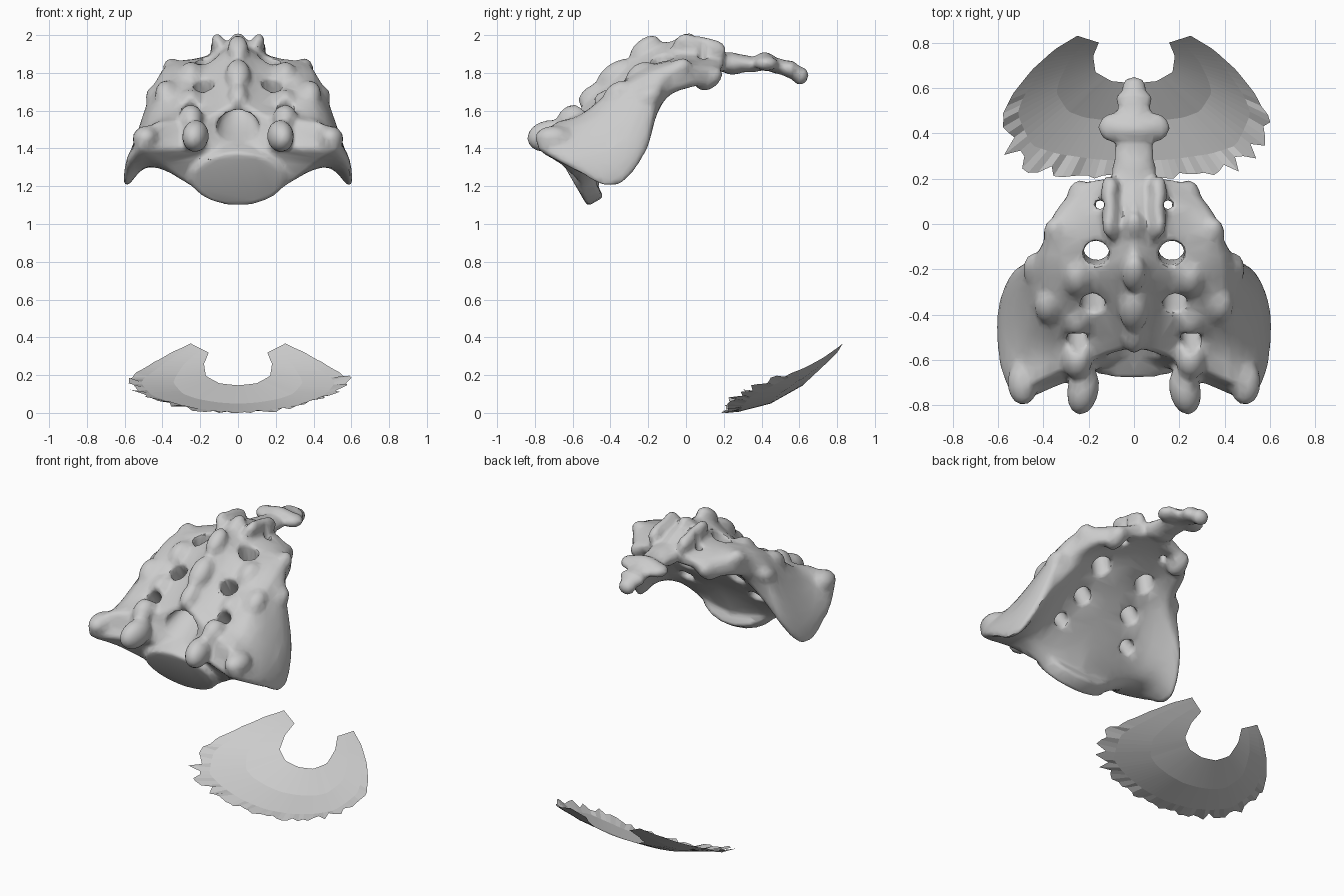
import bpy, bmesh, math, random
from mathutils import Vector, Matrix, Euler

if "Cube" in bpy.data.objects:
    bpy.data.objects.remove(bpy.data.objects["Cube"])

random.seed(4)


def spline(pts, n):
    """Catmull-Rom resampling, n steps per span."""
    pts = [Vector(p) for p in pts]
    out = []
    for i in range(len(pts) - 1):
        a, b, c = pts[max(i - 1, 0)], pts[i], pts[i + 1]
        d = pts[min(i + 2, len(pts) - 1)]
        for k in range(n):
            t = k / n
            out.append(0.5 * (2 * b + (c - a) * t + (2 * a - 5 * b + 4 * c - d) * t * t
                              + (3 * b - a - 3 * c + d) * t ** 3))
    return out + [pts[-1]]


def pose(loc, rad, rot):
    e = Euler([math.radians(r) for r in rot])
    return Matrix.Translation(loc) @ e.to_matrix().to_4x4() @ Matrix.Diagonal((*rad, 1))


def sides(loc, rot):
    """The given placement, and its mirror image when off the midline."""
    yield loc, rot
    if loc[0]:
        yield (-loc[0], loc[1], loc[2]), (rot[0], -rot[1], -rot[2])


def blob(bm, loc, rad, rot=(0, 0, 0)):
    for l, r in sides(loc, rot):
        bmesh.ops.create_icosphere(bm, subdivisions=3, radius=1, matrix=pose(l, rad, r))


def drum(bm, loc, rad, rot=(0, 0, 0)):
    for l, r in sides(loc, rot):
        bmesh.ops.create_cone(bm, cap_ends=True, segments=20, radius1=1, radius2=1,
                              depth=2, matrix=pose(l, rad, r))


def finish(bm, name):
    bmesh.ops.recalc_face_normals(bm, faces=bm.faces)
    me = bpy.data.meshes.new(name)
    bm.to_mesh(me)
    bm.free()
    ob = bpy.data.objects.new(name, me)
    bpy.context.collection.objects.link(ob)
    return ob


# Main bone: rails running from the broad base to the apex
front_mid = [(0, -.52, 1.09), (0, -.46, 1.22), (0, -.37, 1.40), (0, -.22, 1.60),
             (0, -.05, 1.73), (0, .08, 1.79), (0, .24, 1.82)]
front_side = [(.22, -.54, 1.18), (.30, -.47, 1.29), (.30, -.34, 1.44), (.26, -.20, 1.61),
              (.22, -.06, 1.73), (.20, .06, 1.77), (.12, .20, 1.81)]
wing_under = [(.40, -.66, 1.31), (.46, -.50, 1.30), (.48, -.33, 1.33), (.43, -.20, 1.49),
              (.34, -.10, 1.67), (.29, .04, 1.73), (.19, .16, 1.76)]
wing_edge = [(.51, -.79, 1.40), (.585, -.62, 1.30), (.595, -.38, 1.19), (.53, -.21, 1.38),
             (.41, -.14, 1.65), (.35, .02, 1.73), (.26, .13, 1.71)]
back_edge = [(.43, -.70, 1.54), (.41, -.56, 1.57), (.40, -.38, 1.70), (.40, -.20, 1.80),
             (.37, -.06, 1.85), (.32, .06, 1.84), (.22, .19, 1.82)]
back_side = [(.20, -.60, 1.55), (.19, -.52, 1.60), (.18, -.37, 1.72), (.17, -.21, 1.84),
             (.17, -.08, 1.88), (.16, .06, 1.89), (.11, .20, 1.87)]
back_mid = [(0, -.54, 1.66), (0, -.48, 1.71), (0, -.38, 1.80), (0, -.22, 1.94),
            (0, -.08, 1.97), (0, .08, 1.97), (0, .22, 1.90)]
bulge = (.04, .045, .05, .03, .015, .02, .02)
wing_outer = [Vector(a) * .6 + Vector(b) * .4 + Vector((x, 0, 0))
              for a, b, x in zip(wing_edge, back_edge, bulge)]
rails = [spline(r, 4) for r in (front_mid, front_side, wing_under, wing_edge,
                                wing_outer, back_edge, back_side, back_mid)]
bm = bmesh.new()
rings = []
for station in zip(*rails):
    half = spline(station, 3)
    full = half + [Vector((-p.x, p.y, p.z)) for p in half[-2:0:-1]]
    rings.append([bm.verts.new(p) for p in full])
count = len(rings[0])
for a, b in zip(rings, rings[1:]):
    for i in range(count):
        j = (i + 1) % count
        bm.faces.new((a[i], a[j], b[j], b[i]))
for ring, centre in ((rings[0], (0, -.58, 1.40)), (rings[-1], (0, .20, 1.83))):
    c = bm.verts.new(centre)
    for i in range(count):
        bm.faces.new((ring[i], ring[(i + 1) % count], c))

# End plate of the base
drum(bm, (0, -.56, 1.26), (.25, .165, .05), (-60, 0, 0))
# Rounded wing fronts
blob(bm, (.49, -.70, 1.455), (.07, .10, .065), (0, 25, 0))
# Upper joint processes
blob(bm, (.225, -.73, 1.465), (.07, .115, .085), (12, 0, 10))
blob(bm, (.25, -.60, 1.555), (.065, .09, .075), (30, 0, 0))
# Midline spines
for y, z, r in ((-.50, 1.685, .045), (-.38, 1.79, .06), (-.22, 1.93, .05), (-.02, 1.95, .045)):
    blob(bm, (0, y, z), (r * 1.1, r * 1.9, r), (38, 0, 0))
# Paired ridges and horns near the apex
blob(bm, (.105, .07, 1.93), (.04, .15, .065), (-6, 0, -5))
blob(bm, (.11, .0, 1.965), (.032, .06, .045))
blob(bm, (.10, .16, 1.915), (.035, .05, .06))
# Side knobs
for loc, r in (((.435, -.20, 1.67), .055), ((.35, -.04, 1.82), .05), ((.38, -.36, 1.69), .06),
               ((.25, -.43, 1.65), .055), ((.25, -.24, 1.79), .06), ((.24, .12, 1.77), .055)):
    blob(bm, loc, (r, r * 1.5, r), (35, 0, 0))
# Tail segments
for y, z, w, l, t in ((.24, 1.85, .10, .08, .06), (.31, 1.85, .09, .10, .045),
                      (.42, 1.86, .12, .06, .05), (.49, 1.835, .075, .08, .042),
                      (.55, 1.82, .085, .045, .048), (.605, 1.785, .055, .045, .05)):
    blob(bm, (0, y, z), (w, l, t), (-12, 0, 0))
blob(bm, (.095, .425, 1.85), (.065, .065, .04))
sacrum = finish(bm, "sacrum_and_tail")

# Nerve holes and spinal canal
bm = bmesh.new()
drum(bm, (.165, -.12, 1.80), (.058, .056, .25), (8, 0, 0))
drum(bm, (.15, .085, 1.85), (.022, .024, .25))
drum(bm, (.18, -.31, 1.66), (.055, .05, .25), (28, 0, 0))
drum(bm, (.25, -.44, 1.52), (.045, .045, .22), (37, 0, 0))
blob(bm, (0, -.60, 1.50), (.115, .25, .065), (30, 0, 0))
cutter = finish(bm, "hole_cutter")
cutter.hide_render = True

# Fuse, pierce, soften, thin out
m = sacrum.modifiers.new("fuse", 'REMESH')
m.mode, m.voxel_size = 'VOXEL', .013
m = sacrum.modifiers.new("pierce", 'BOOLEAN')
m.operation, m.solver, m.object = 'DIFFERENCE', 'EXACT', cutter
m = sacrum.modifiers.new("refuse", 'REMESH')
m.mode, m.voxel_size = 'VOXEL', .012
m = sacrum.modifiers.new("soften", 'SMOOTH')
m.factor, m.iterations = .5, 8
m = sacrum.modifiers.new("thin", 'DECIMATE')
m.ratio = .12
dg = bpy.context.evaluated_depsgraph_get()
dg.update()
baked = bpy.data.meshes.new_from_object(sacrum.evaluated_get(dg))
sacrum.modifiers.clear()
sacrum.data = baked
bpy.data.objects.remove(cutter)
bpy.ops.object.select_all(action='DESELECT')
sacrum.select_set(True)
bpy.context.view_layer.objects.active = sacrum
bpy.ops.object.shade_smooth_by_angle(angle=math.radians(40))

# Torn curved sheet below
inner = [(.155, .80), (.18, .74), (.17, .67), (.10, .63), (0, .62)]
outer = [(.25, .83), (.35, .77), (.45, .68), (.53, .58), (.575, .51), (.60, .44),
         (.57, .36), (.53, .27), (.40, .23), (.20, .20), (0, .19)]


def resample(pts, n):
    pts = [Vector(p) for p in pts]
    cum = [0]
    for a, b in zip(pts, pts[1:]):
        cum.append(cum[-1] + (b - a).length)
    out = []
    for k in range(n + 1):
        d = cum[-1] * k / n
        i = max(j for j in range(len(pts) - 1) if cum[j] <= d + 1e-9)
        out.append(pts[i].lerp(pts[i + 1], min(1, (d - cum[i]) / (cum[i + 1] - cum[i]))))
    return out


def whole(pts, n):
    half = resample(pts, n)
    return half + [Vector((-p.x, p.y)) for p in half[-2::-1]]


N = 36
bm = bmesh.new()
cols = []
for k, (a, b) in enumerate(zip(whole(inner, N), whole(outer, N))):
    along = min(k, 2 * N - k) / N
    tear = random.uniform(-.12, .06) * min(1, max(0, along - .3) * 4)
    if along > .7:
        tear *= .5
    col = []
    for t in (0, .4, .8, 1):
        p = a.lerp(b, t + (tear if t == 1 else 0))
        y = max(p.y, .18)
        z = .89 * (y - .18) ** 2.2 + .36 * p.x ** 2
        if t == 1 and along > .35:
            z = max(0, z + random.uniform(-.012, .012))
        col.append(bm.verts.new((max(-.62, min(.62, p.x)), y, z)))
    cols.append(col)
for a, b in zip(cols, cols[1:]):
    for i in range(3):
        bm.faces.new((a[i], a[i + 1], b[i + 1], b[i]))
finish(bm, "torn_sheet")
